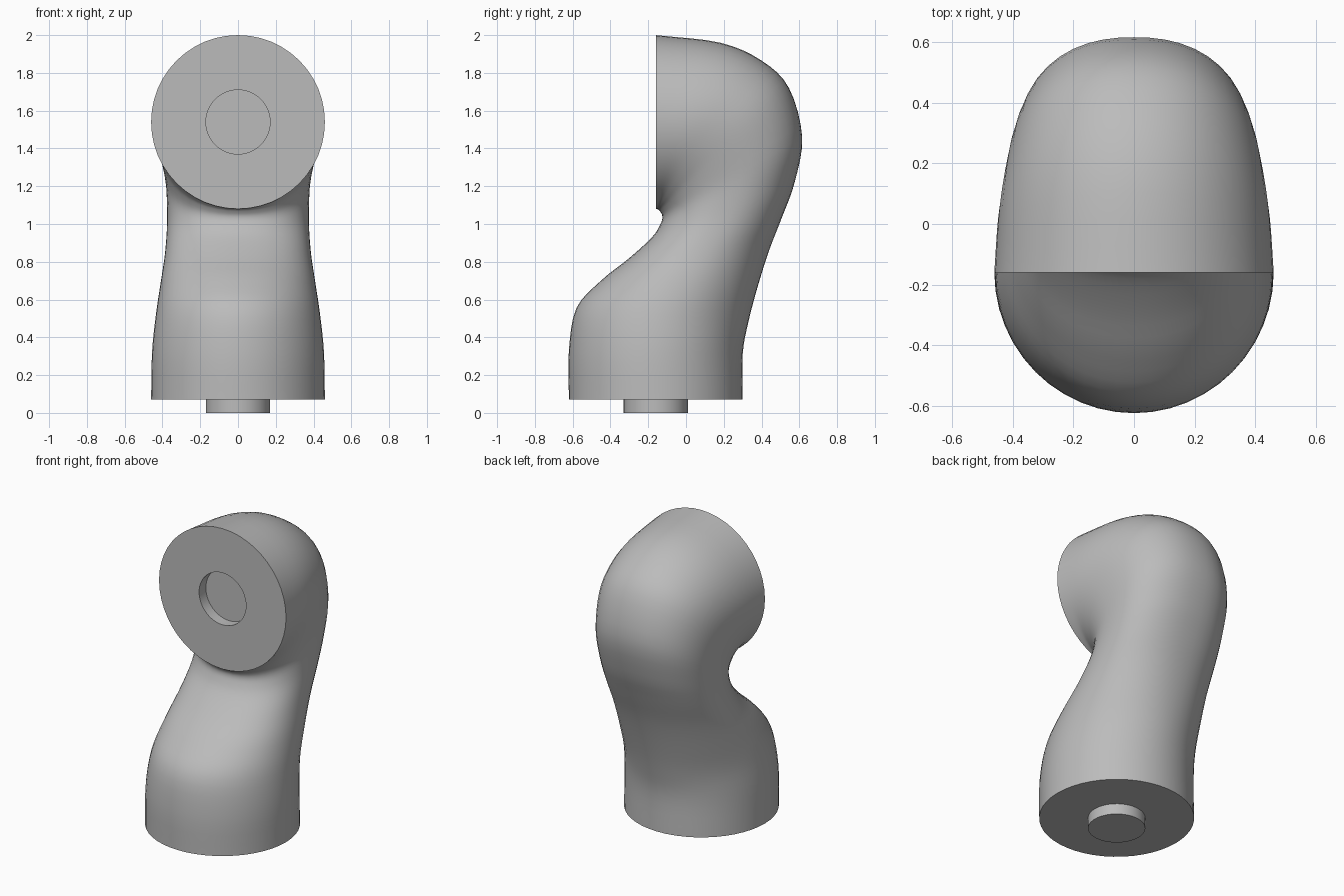
import bpy, bmesh
from math import cos, sin, pi, radians
from mathutils import Vector

SIDES, STEPS = 48, 4

cube = bpy.data.objects.get("Cube")
if cube:
    bpy.data.objects.remove(cube)

# One plain grey
grey = bpy.data.materials.new("plain_grey")
grey.use_nodes = True
colour = (0.5, 0.5, 0.5, 1)
grey.diffuse_color = colour
grey.node_tree.nodes["Principled BSDF"].inputs["Base Color"].default_value = colour

# Sections of the bent arm: inner y, z, outer y, z, half width, roundness power
SECTIONS = [Vector(s) for s in (
    (-.62, .07, .30, .07, .46, 2),
    (-.62, .33, .30, .31, .455, 2),
    (-.58, .555, .33, .48, .435, 2),
    (-.45, .70, .38, .67, .41, 2.1),
    (-.30, .82, .44, .86, .387, 2.2),
    (-.18, .93, .51, 1.04, .376, 2.3),
    (-.135, 1.0, .575, 1.22, .376, 2.3),
    (-.125, 1.04, .615, 1.46, .385, 2.3),
    (-.138, 1.068, .545, 1.72, .41, 2.2),
    (-.15, 1.078, .40, 1.865, .43, 2.1),
    (-.155, 1.08, .18, 1.96, .448, 2),
    (-.16, 1.08, -.16, 2.0, .46, 2),
)]


def smooth_path(keys):
    """Catmull-Rom blend between the key sections."""
    out = []
    for i in range(len(keys) - 1):
        b, c = keys[i], keys[i + 1]
        a = keys[i - 1] if i else b * 2 - c
        d = keys[i + 2] if i + 2 < len(keys) else c * 2 - b
        for s in range(STEPS):
            t = s / STEPS
            out.append((b * 2 + (c - a) * t + (a * 2 - b * 5 + c * 4 - d) * t ** 2
                        + (b * 3 - a - c * 3 + d) * t ** 3) / 2)
    return out + [keys[-1]]


def add_ring(bm, section):
    y0, z0, y1, z1, half, power = section
    inner, outer = Vector((0, y0, z0)), Vector((0, y1, z1))
    mid, arm = (inner + outer) / 2, (outer - inner) / 2
    ring = []
    for k in range(SIDES):
        c, s = cos(2 * pi * k / SIDES), sin(2 * pi * k / SIDES)
        r = (abs(c) ** power + abs(s) ** power) ** (-1 / power)
        ring.append(bm.verts.new(mid + arm * c * r + Vector((half * s * r, 0, 0))))
    return ring


# Peg under the base, bent arm, then the round socket in the front face
R = .17
peg = [(-.16 - R, z, -.16 + R, z, R, 2) for z in (0, .07)]
socket = [(y, 1.54 - R, y, 1.54 + R, R, 2) for y in (-.16, -.09)]

bm = bmesh.new()
rings = [add_ring(bm, s) for s in peg + smooth_path(SECTIONS) + socket]
for low, high in zip(rings, rings[1:]):
    for k in range(SIDES):
        n = (k + 1) % SIDES
        bm.faces.new((low[k], low[n], high[n], high[k]))
bm.faces.new(rings[0])
bm.faces.new(rings[-1])
bmesh.ops.recalc_face_normals(bm, faces=bm.faces)

mesh = bpy.data.meshes.new("bent_arm_link")
bm.to_mesh(mesh)
bm.free()
mesh.materials.append(grey)
link = bpy.data.objects.new("bent_arm_link", mesh)
bpy.context.collection.objects.link(link)

# Smooth skin with crisp rims
bpy.ops.object.select_all(action="DESELECT")
link.select_set(True)
bpy.context.view_layer.objects.active = link
bpy.ops.object.shade_smooth_by_angle(angle=radians(40))
